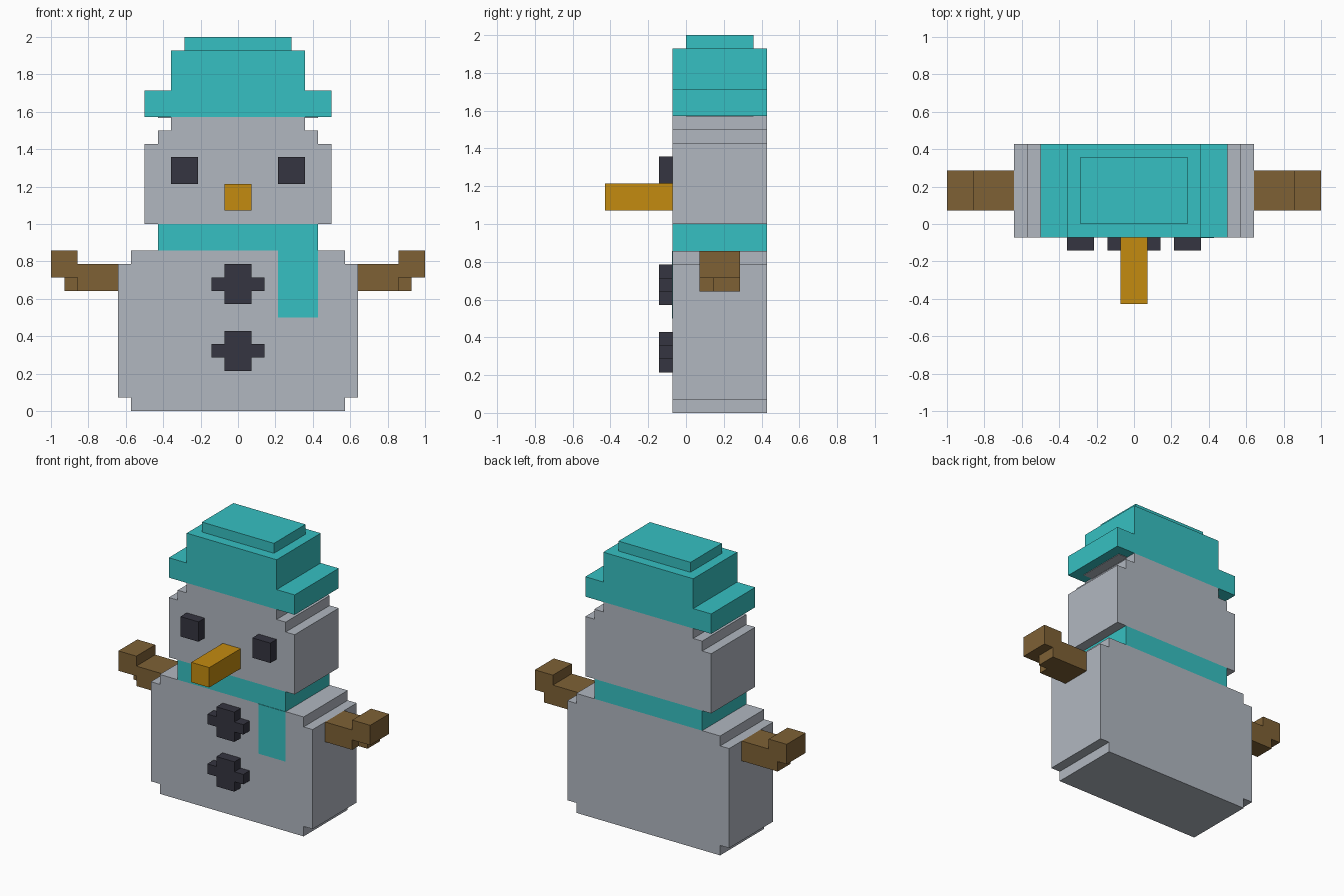
import bpy
import bmesh

cube = bpy.data.objects.get("Cube")
if cube:
    bpy.data.objects.remove(cube, do_unlink=True)

U = 1 / 14  # edge of one block


def material(name, rgb):
    m = bpy.data.materials.new(name)
    m.use_nodes = True
    m.diffuse_color = (*rgb, 1)
    bsdf = m.node_tree.nodes["Principled BSDF"]
    bsdf.inputs["Base Color"].default_value = (*rgb, 1)
    bsdf.inputs["Roughness"].default_value = 0.8
    return m


GREY = material("snow grey", (0.44, 0.475, 0.53))
TEAL = material("teal wool", (0.037, 0.53, 0.54))
DARK = material("coal", (0.035, 0.035, 0.052))
ORANGE = material("carrot orange", (0.55, 0.26, 0.005))
BROWN = material("branch brown", (0.21, 0.12, 0.036))


def extrude(name, mat, profile, y0, y1):
    """Extrude an x-z outline (in blocks) from y0 back to y1."""
    bm = bmesh.new()
    face = bm.faces.new([bm.verts.new((x * U, y0 * U, z * U)) for x, z in profile])
    moved = bmesh.ops.extrude_face_region(bm, geom=[face])["geom"]
    verts = [v for v in moved if isinstance(v, bmesh.types.BMVert)]
    bmesh.ops.translate(bm, verts=verts, vec=(0, (y1 - y0) * U, 0))
    bmesh.ops.recalc_face_normals(bm, faces=bm.faces)
    mesh = bpy.data.meshes.new(name)
    bm.to_mesh(mesh)
    bm.free()
    mesh.materials.append(mat)
    obj = bpy.data.objects.new(name, mesh)
    bpy.context.collection.objects.link(obj)
    return obj


def box(name, mat, x0, x1, y0, y1, z0, z1):
    return extrude(name, mat, [(x0, z0), (x1, z0), (x1, z1), (x0, z1)], y0, y1)


def stepped(name, mat, layers, y0=-1, y1=6):
    """Symmetric stepped solid; layers are (half width, bottom, top)."""
    right = []
    for w, z0, z1 in layers:
        right += [(w, z0), (w, z1)]
    return extrude(name, mat, right + [(-x, z) for x, z in reversed(right)], y0, y1)


# Body, neck and head
stepped("body", GREY, [(8, 0, 1), (9, 1, 11), (8, 11, 12)])
stepped("scarf", TEAL, [(6, 12, 14)])
stepped("head", GREY, [(7, 14, 20), (6, 20, 21), (5, 21, 22)])

# Scarf tail lying flush on the chest
box("scarf_tail", TEAL, 3, 6, -1.05, -0.98, 7, 12)

# Hat with its lining showing under the brim
stepped("hat", TEAL, [(7, 22, 24), (5, 24, 27)])
box("hat_top", TEAL, -4, 4, 0, 5, 27, 28)

# Face
box("nose", ORANGE, -1, 1, -6, -1, 15, 17)

# Buttons
for name, z in (("upper_button", 8), ("lower_button", 3)):
    stepped(name, DARK, [(1, z, z + 1), (2, z + 1, z + 2), (1, z + 2, z + 3)], -2, -1)

# Paired parts
for side, s in (("left", 1), ("right", -1)):
    def pair(name, mat, x0, x1, *rest):
        box(f"{side}_{name}", mat, s * x0, s * x1, *rest)

    pair("eye", DARK, 3, 5, -2, -1, 17, 19)
    pair("hat_lining", GREY, 5, 6, 0, 5, 21.95, 22.02)
    pair("forearm", BROWN, 9, 12, 1, 4, 9, 11)
    pair("wrist", BROWN, 12, 13, 2, 4, 9, 10)
    pair("hand", BROWN, 12, 14, 1, 4, 10, 12)
